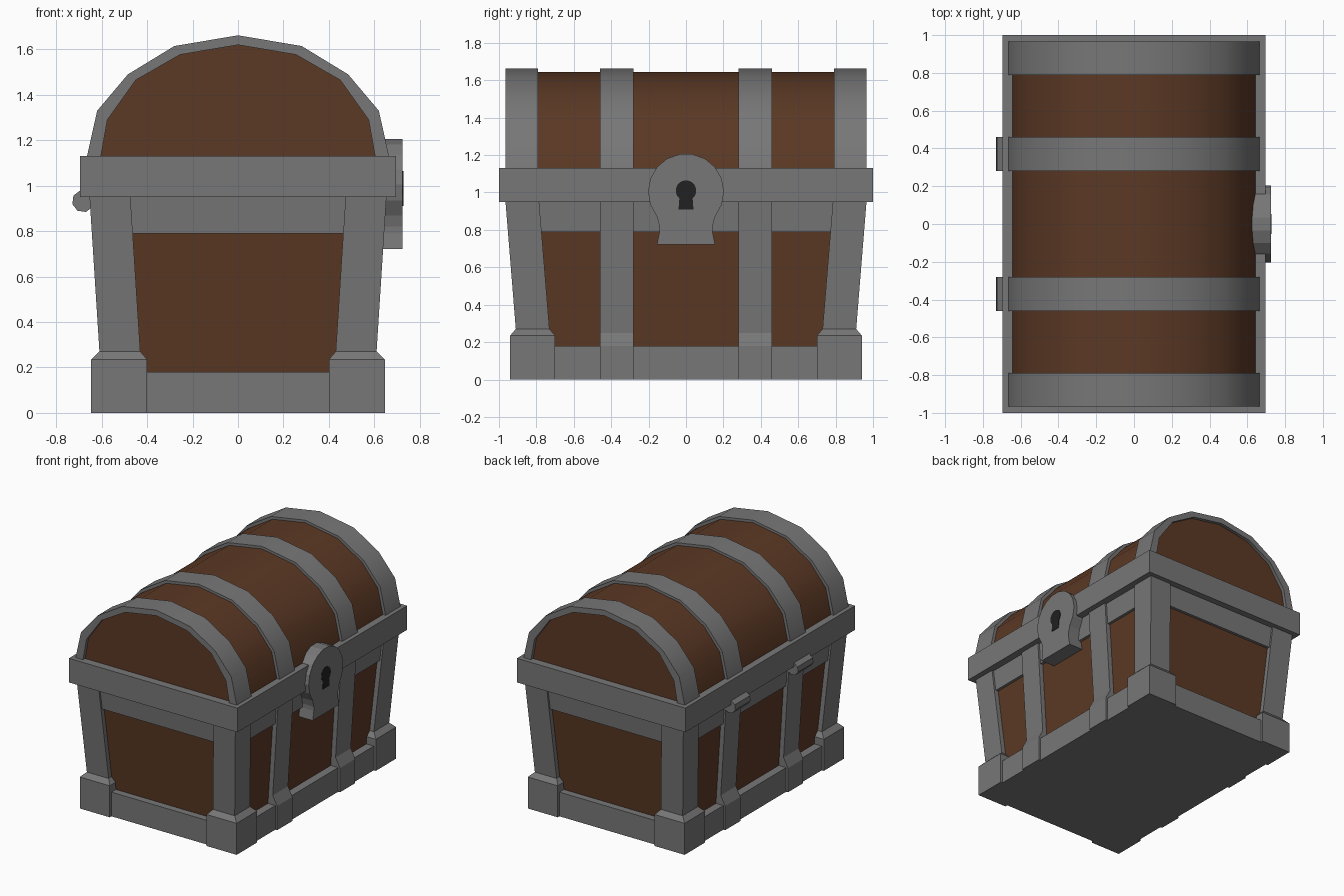
import bpy, bmesh, math

if "Cube" in bpy.data.objects:
    bpy.data.objects.remove(bpy.data.objects["Cube"])


def material(name, rgb):
    m = bpy.data.materials.new(name)
    m.diffuse_color = (*rgb, 1)
    m.use_nodes = True
    m.node_tree.nodes["Principled BSDF"].inputs["Base Color"].default_value = m.diffuse_color
    return m


WOOD = material("brown wood", (0.105, 0.040, 0.018))
METAL = material("grey iron", (0.185, 0.185, 0.185))
DARK = material("dark keyhole", (0.015, 0.015, 0.015))


def loft(name, rings, mat, smooth=False):
    """Solid skinned through matching rings of 3D points, capped at both ends."""
    bm = bmesh.new()
    vs = [[bm.verts.new(p) for p in ring] for ring in rings]
    n = len(vs[0])
    for a, b in zip(vs, vs[1:]):
        for i in range(n):
            j = (i + 1) % n
            bm.faces.new((a[i], a[j], b[j], b[i]))
    bm.faces.new(vs[0])
    bm.faces.new(vs[-1])
    bmesh.ops.recalc_face_normals(bm, faces=bm.faces)
    me = bpy.data.meshes.new(name)
    bm.to_mesh(me)
    bm.free()
    me.materials.append(mat)
    ob = bpy.data.objects.new(name, me)
    bpy.context.collection.objects.link(ob)
    if smooth:
        bpy.ops.object.select_all(action='DESELECT')
        ob.select_set(True)
        bpy.context.view_layer.objects.active = ob
        bpy.ops.object.shade_smooth_by_angle(angle=math.radians(35))
    return ob


def stack(name, sections, mat, sx=1, sy=1):
    """Stacked rectangles (z, x0, x1, y0, y1), optionally mirrored."""
    rings = [[(sx * x0, sy * y0, z), (sx * x1, sy * y0, z),
              (sx * x1, sy * y1, z), (sx * x0, sy * y1, z)]
             for z, x0, x1, y0, y1 in sections]
    return loft(name, rings, mat)


def box(name, tiers, mat):
    """Centred tapered box from (z, half_x, half_y) tiers."""
    return stack(name, [(z, -x, x, -y, y) for z, x, y in tiers], mat)


def along_y(name, pts, y0, y1, mat, smooth=False):
    return loft(name, [[(x, y, z) for x, z in pts] for y in (y0, y1)], mat, smooth)


def along_x(name, pts, x0, x1, mat):
    return loft(name, [[(x, y, z) for y, z in pts] for x in (x0, x1)], mat)


def out_x(z):
    return 0.61 + (z - 0.27) * 0.064


def out_y(z):
    return 0.91 + (z - 0.27) * 0.081


def mirrored(half):
    """Half outline ending on x = 0, completed on the other side."""
    return half + [(-x, z) for x, z in reversed(half) if x > 0]


# Tapered wooden body and the iron rails around it
box("wooden_body", [(z, out_x(z) - 0.035, out_y(z) - 0.035) for z in (0.05, 1.0)], WOOD)
box("upper_rail", [(z, out_x(z) - 0.014, out_y(z) - 0.014) for z in (0.79, 0.97)], METAL)
box("base_rail", [(0, 0.63, 0.92), (0.18, 0.63, 0.92)], METAL)
box("rim", [(0.95, 0.695, 1.0), (1.13, 0.695, 1.0)], METAL)

# Corner posts with thicker feet
for sx in (-1, 1):
    for sy in (-1, 1):
        stack("corner_post", [(z, out_x(z) - 0.18, out_x(z), out_y(z) - 0.18, out_y(z))
                              for z in (0.2, 0.96)], METAL, sx, sy)
        stack("corner_foot", [(0, 0.40, 0.647, 0.70, 0.94),
                              (0.235, 0.40, 0.647, 0.70, 0.94),
                              (0.27, 0.43, 0.61, 0.73, 0.91)], METAL, sx, sy)
        # Side straps, stepping out over the base rail
        strap = [(0, 0.645), (0.18, 0.645), (0.25, out_x(0.25)), (0.96, out_x(0.96))]
        stack("side_strap", [(z, 0.5, x, 0.28, 0.46) for z, x in strap], METAL, sx, sy)

# Barrel lid and its arched bands
outer = mirrored([(0.667, 1.12), (0.62, 1.33), (0.485, 1.49), (0.28, 1.615), (0, 1.662)])
inner = mirrored([(0.605, 1.12), (0.575, 1.29), (0.45, 1.465), (0.255, 1.577), (0, 1.62)])
wood = mirrored([(0.645, 1.12), (0.60, 1.318), (0.47, 1.473), (0.27, 1.597), (0, 1.643)])
along_y("lid_wood", wood, -0.85, 0.85, WOOD, True)
along_y("lid_end_panels", inner, -0.94, 0.94, WOOD, True)
for s in (-1, 1):
    for part, a, b in (("lid_end_band", 0.79, 0.965), ("lid_middle_band", 0.28, 0.46)):
        band = outer + inner[::-1]
        along_y(part, band, s * a, s * b, METAL, True)

# Hinge barrels on the back of the straps
for s in (-1, 1):
    ring = [(-0.682 + 0.049 * math.cos(math.radians(a)), 0.932 + 0.049 * math.sin(math.radians(a)))
            for a in range(15, 375, 45)]
    along_y("hinge", ring, s * 0.28, s * 0.46, METAL)

# Lock plate: round head over a flared foot
head = [(0.203 * math.cos(math.radians(a)), 1.005 + 0.203 * math.sin(math.radians(a)))
        for a in range(-20, 201, 20)]
foot = [(-0.155, 0.87), (-0.142, 0.82), (-0.142, 0.79), (-0.155, 0.722)]
along_x("lock_plate", head + foot + [(-y, z) for y, z in reversed(foot)], 0.61, 0.725, METAL)

# Keyhole plate
hole = [(0.055 * math.cos(math.radians(a)), 1.01 + 0.055 * math.sin(math.radians(a)))
        for a in range(-50, 231, 20)]
along_x("keyhole", hole + [(-0.04, 0.91), (0.04, 0.91)], 0.722, 0.728, DARK)
